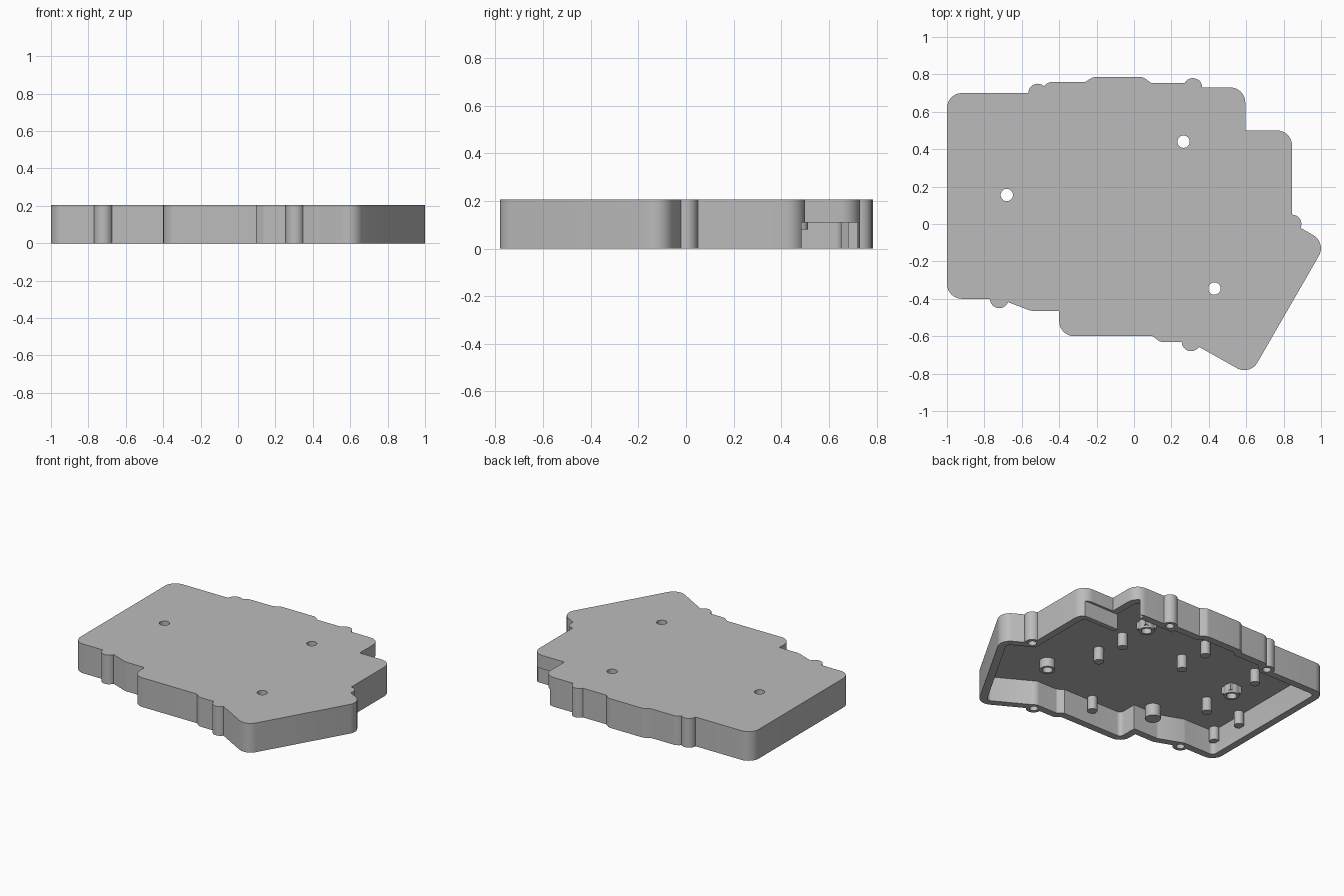
import bpy, bmesh, math
from mathutils import Vector, Matrix

if "Cube" in bpy.data.objects:
    bpy.data.objects.remove(bpy.data.objects["Cube"], do_unlink=True)

HEIGHT, CEILING, WALL = 0.205, 0.175, 0.05

grey = bpy.data.materials.new("plain_grey")
grey.use_nodes = True
grey.diffuse_color = (0.5, 0.5, 0.5, 1)
grey.node_tree.nodes["Principled BSDF"].inputs["Base Color"].default_value = (0.5, 0.5, 0.5, 1)

# Outline corners, counter-clockwise: x, y, fillet radius
OUTLINE = [
    (-1, -0.4, 0.08), (-0.72, -0.4, 0), (-0.55, -0.465, 0.08), (-0.4, -0.465, 0),
    (-0.4, -0.6, 0.08), (0.1, -0.6, 0), (0.14, -0.63, 0.03), (0.30, -0.63, 0),
    (0.62, -0.81, 0.08), (1.029, -0.10, 0.08), (0.845, 0.005, 0), (0.845, 0.5, 0.08),
    (0.595, 0.5, 0), (0.595, 0.73, 0.08), (0.30, 0.73, 0), (0.30, 0.755, 0),
    (0.09, 0.755, 0), (0.05, 0.785, 0.04), (-0.22, 0.785, 0.04), (-0.26, 0.76, 0),
    (-0.46, 0.76, 0.06), (-0.515, 0.70, 0), (-1, 0.70, 0.08)]

WALL_BOSSES = [(-0.72, -0.4), (0.305, -0.63), (0.845, 0), (0.315, 0.73), (-0.515, 0.70)]
SCREW_HOLES = [(0.265, 0.44), (-0.68, 0.155), (0.43, -0.345)]
PEGS = [(0.28, -0.015), (0.28, 0.22), (-0.19, 0.25), (-0.19, 0.48), (-0.66, 0.41),
        (-0.09, -0.52), (-0.66, -0.065), (-0.925, -0.065), (-0.935, -0.32)]


def rounded_loop(inset, steps=8):
    """Outline shifted inward by inset, with filleted convex corners."""
    pts = [Vector(p[:2]) for p in OUTLINE]
    loop = []
    for i, p in enumerate(pts):
        d0 = (p - pts[i - 1]).normalized()
        d1 = (pts[(i + 1) % len(pts)] - p).normalized()
        n0, n1 = Vector((-d0.y, d0.x)), Vector((-d1.y, d1.x))
        miter = (n0 + n1) / (1 + n0.dot(n1))
        radius = OUTLINE[i][2]
        if radius == 0:
            loop.append(p + miter * inset)
            continue
        r = max(radius - inset, 0.006)
        centre = p + miter * (inset + r)
        turn = math.atan2(d0.cross(d1), d0.dot(d1))
        for k in range(steps + 1):
            a = turn * k / steps
            loop.append(centre + Matrix.Rotation(a, 2) @ (-n0 * r))
    return loop


def make_object(name, bm):
    bmesh.ops.recalc_face_normals(bm, faces=bm.faces)
    mesh = bpy.data.meshes.new(name)
    bm.to_mesh(mesh)
    bm.free()
    obj = bpy.data.objects.new(name, mesh)
    obj.data.materials.append(grey)
    bpy.context.collection.objects.link(obj)
    return obj


def add_cylinder(bm, x, y, z0, z1, r):
    bmesh.ops.create_cone(bm, cap_ends=True, segments=28, radius1=r, radius2=r, depth=z1 - z0,
                          matrix=Matrix.Translation((x, y, (z0 + z1) / 2)))


def add_box(bm, x0, x1, y0, y1, z0, z1):
    m = Matrix.Translation(((x0 + x1) / 2, (y0 + y1) / 2, (z0 + z1) / 2))
    bmesh.ops.create_cube(bm, size=1, matrix=m @ Matrix.Diagonal((x1 - x0, y1 - y0, z1 - z0, 1)))


# Hollow case: outer wall, top, rim, inner wall and ceiling
bm = bmesh.new()
outer, inner = rounded_loop(0), rounded_loop(WALL)
rings = [[bm.verts.new((p.x, p.y, z)) for p in loop]
         for loop, z in ((outer, HEIGHT), (outer, 0), (inner, 0), (inner, CEILING))]
for a, b in zip(rings, rings[1:]):
    for i in range(len(a)):
        j = (i + 1) % len(a)
        bm.faces.new((a[i], a[j], b[j], b[i]))
bm.faces.new(rings[0])
bm.faces.new(rings[-1])
case = make_object("case", bm)

# Bosses on the wall, screw bosses and pegs under the ceiling
bm = bmesh.new()
for x, y in WALL_BOSSES:
    add_cylinder(bm, x, y, 0, HEIGHT, 0.05)
for x, y in SCREW_HOLES:
    add_cylinder(bm, x, y, 0.11, 0.19, 0.05)
for x, y in SCREW_HOLES[:2]:
    add_box(bm, x - 0.045, x + 0.045, y - 0.045, y + 0.045, 0.125, 0.188)
add_cylinder(bm, -0.46, -0.36, 0.09, 0.19, 0.05)
for x, y in PEGS:
    add_cylinder(bm, x, y, 0.08, 0.19, 0.032)
bosses = make_object("bosses", bm)

# Screw holes and the connector slot
bm = bmesh.new()
for x, y in WALL_BOSSES:
    add_cylinder(bm, x, y, -0.05, 0.14, 0.027)
for x, y in SCREW_HOLES:
    add_cylinder(bm, x, y, 0.05, 0.3, 0.033)
add_box(bm, 0.52, 1.0, 0.484, 0.72, -0.05, 0.11)
cutter = make_object("hole_cutter", bm)

bpy.context.view_layer.objects.active = case
for tool, operation in ((bosses, 'UNION'), (cutter, 'DIFFERENCE')):
    mod = case.modifiers.new(operation.lower(), 'BOOLEAN')
    mod.object, mod.operation, mod.solver = tool, operation, 'EXACT'
    mod.use_self = operation == 'UNION'
    bpy.ops.object.modifier_apply(modifier=mod.name)
    bpy.data.objects.remove(tool, do_unlink=True)

bpy.ops.object.select_all(action='DESELECT')
case.select_set(True)
bpy.ops.object.shade_smooth_by_angle(angle=math.radians(30))
